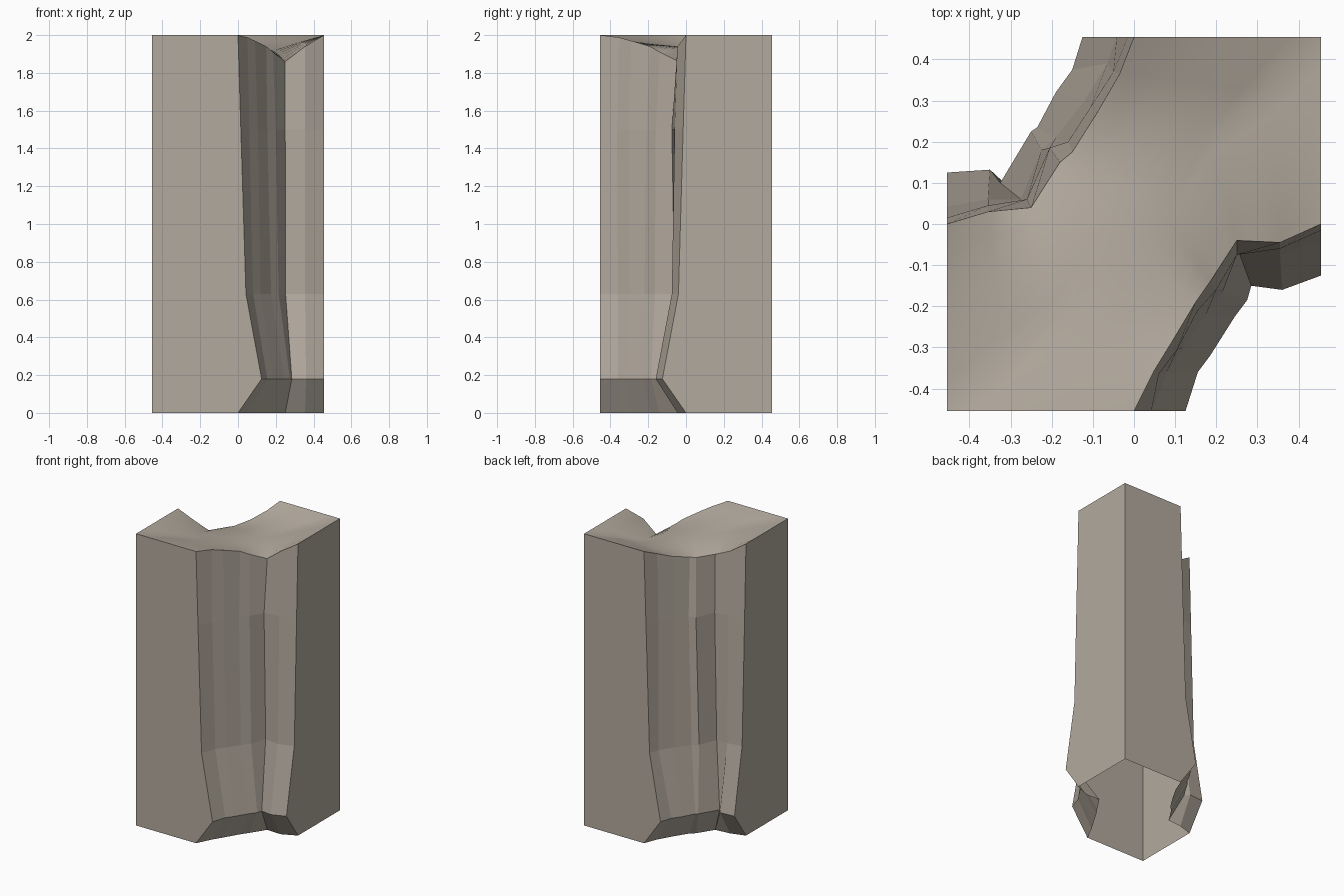
import bpy, bmesh
from mathutils import Vector

if "Cube" in bpy.data.objects:
    bpy.data.objects.remove(bpy.data.objects["Cube"])

H = 0.455   # half width of the square footprint
N = 12      # divisions of the top between the two cliffs

stone = bpy.data.materials.new("warm_grey_stone")
stone.diffuse_color = (0.45, 0.40, 0.34, 1)
stone.use_nodes = True
stone.node_tree.nodes["Principled BSDF"].inputs["Base Color"].default_value = stone.diffuse_color

# Plan outlines of the front right cliff, from the front side to the right side
front_rim = [(0, -H), (.05, -.355), (.09, -.29), (.15, -.19), (.185, -.14), (.25, -.04), (.355, -.045), (H, 0)]
front_high = [(.015, -H), (.06, -.365), (.105, -.305), (.155, -.21), (.20, -.16), (.25, -.075), (.355, -.06), (H, -.015)]
front_low = [(.042, -H), (.08, -.36), (.12, -.30), (.175, -.22), (.215, -.165), (.252, -.06), (.355, -.075), (H, -.04)]
front_foot = [(.125, -H), (.155, -.36), (.185, -.32), (.245, -.225), (.275, -.185), (.285, -.15), (.36, -.16), (H, -.125)]
front_dip = [0, .012, .03, .06, .09, .14, .06, 0]

# Plan outlines of the back left cliff, from the left side to the back side
back_rim = [(-H, 0), (-.355, .03), (-.25, .04), (-.18, .15), (-.15, .175), (-.09, .27), (-.035, .365), (0, H)]
back_high = [(-H, .015), (-.355, .045), (-.26, .06), (-.205, .185), (-.16, .20), (-.105, .285), (-.05, .37), (-.015, H)]
back_low = [(-H, .042), (-.355, .06), (-.275, .06), (-.225, .18), (-.19, .21), (-.12, .30), (-.065, .39), (-.042, H)]
back_foot = [(-H, .125), (-.35, .132), (-.325, .10), (-.25, .225), (-.235, .235), (-.19, .32), (-.15, .375), (-.125, H)]
back_dip = [0, .065, .11, .11, .105, .08, .04, 0]


def lift(points, z, dips=None):
    return [Vector((x, y, z - (dips[i] if dips else 0))) for i, (x, y) in enumerate(points)]


def side(a, corner, b):
    """Points along a square corner, from a to b."""
    h = N // 2
    return [a.lerp(corner, i / h) for i in range(h)] + [corner.lerp(b, i / h) for i in range(h + 1)]


def sides(a, b, z):
    return (side(a[0], Vector((-H, -H, z)), b[0]),
            side(a[-1], Vector((H, H, z)), b[-1]))


def finish(bm, name, smooth):
    bmesh.ops.recalc_face_normals(bm, faces=bm.faces)
    for f in bm.faces:
        f.smooth = smooth
    mesh = bpy.data.meshes.new(name)
    bm.to_mesh(mesh)
    bm.free()
    mesh.materials.append(stone)
    obj = bpy.data.objects.new(name, mesh)
    bpy.context.collection.objects.link(obj)
    return obj


# Walls: closed rings joined from the open base to the rim
levels = [(0, front_rim, back_rim, None, None),
          (.18, front_foot, back_foot, None, None),
          (.63, front_low, back_low, None, None),
          (1.5, front_high, back_high, None, None),
          (2, front_rim, back_rim, front_dip, back_dip)]
bm = bmesh.new()
rings = []
for z, fa, ba, fd, bd in levels:
    a, b = lift(fa, z, fd), lift(ba, z, bd)
    left, right = sides(a, b, z)
    ring = a + right[1:] + b[::-1][1:] + left[::-1][1:-1]
    rings.append([bm.verts.new(p) for p in ring])
for low, high in zip(rings, rings[1:]):
    for i in range(len(low)):
        j = (i + 1) % len(low)
        bm.faces.new((low[i], low[j], high[j], high[i]))
finish(bm, "cliff_walls", False)

# Top: a smooth patch blended between both rims and the two square corners
a, b = lift(front_rim, 2, front_dip), lift(back_rim, 2, back_dip)
left, right = sides(a, b, 2)
bm = bmesh.new()
grid = []
for i in range(len(a)):
    s = i / (len(a) - 1)
    row = []
    for j in range(N + 1):
        t = j / N
        p = a[i].lerp(b[i], t) + left[j].lerp(right[j], s)
        p -= a[0].lerp(a[-1], s).lerp(b[0].lerp(b[-1], s), t)
        p.z = 2 - (2 - p.z) * (1 - 1.2 * t * (1 - t))
        row.append(bm.verts.new(p))
    grid.append(row)
for r0, r1 in zip(grid, grid[1:]):
    for j in range(N):
        bm.faces.new((r0[j], r1[j], r1[j + 1], r0[j + 1]))
bm.normal_update()
if sum(f.normal.z for f in bm.faces) < 0:
    bmesh.ops.reverse_faces(bm, faces=bm.faces)
finish(bm, "ground_top", True)
